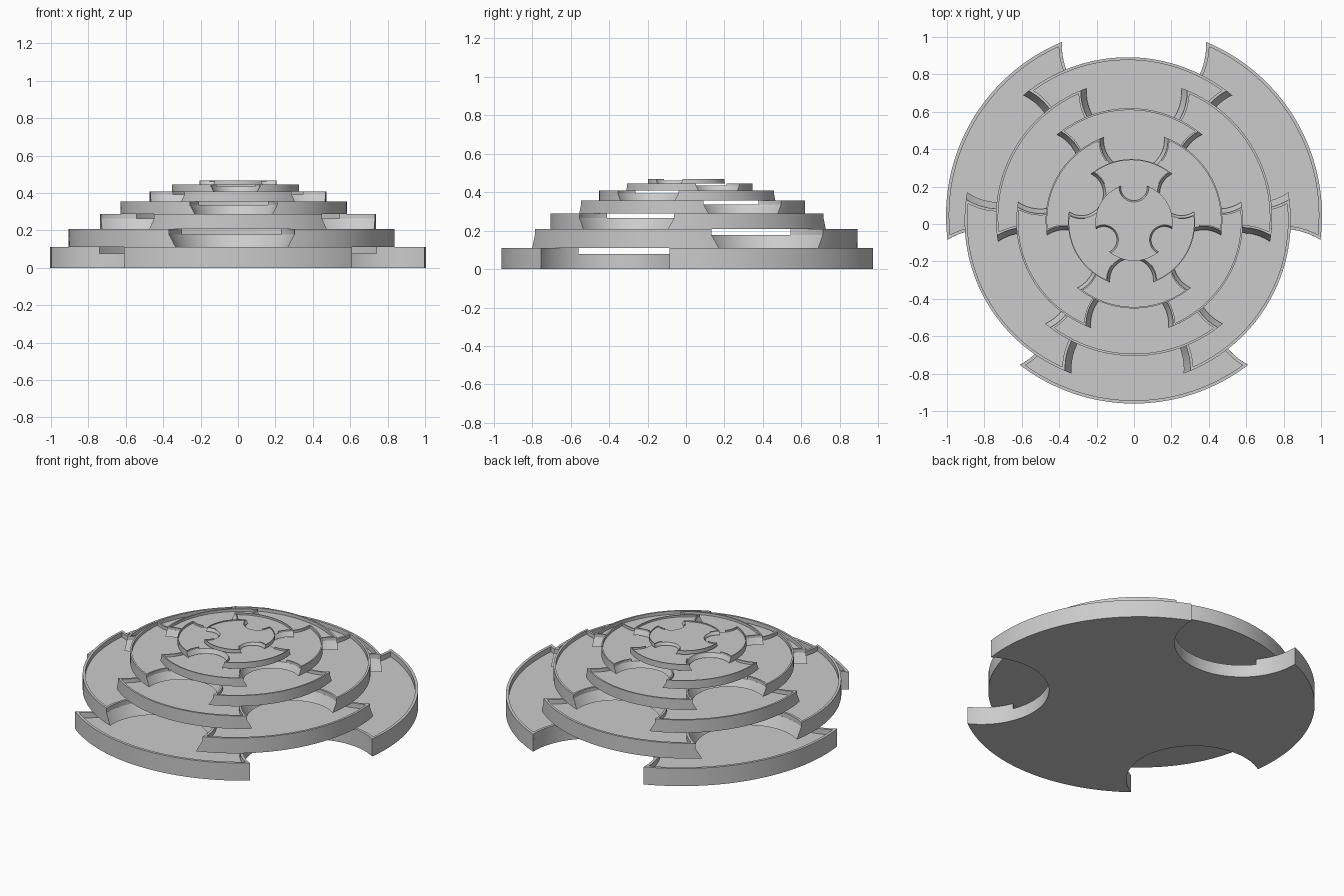
import bpy, bmesh, math
from mathutils import Matrix, Vector

cube = bpy.data.objects.get("Cube")
if cube:
    bpy.data.objects.remove(cube)

grey = bpy.data.materials.new("plain grey")
grey.use_nodes = True
grey.diffuse_color = (0.6, 0.6, 0.6, 1)
grey.node_tree.nodes["Principled BSDF"].inputs["Base Color"].default_value = (0.6, 0.6, 0.6, 1)

# Proportions of the largest tier; the others are scaled copies
RADIUS, BITE, BITE_DIST = 1.005, 0.386, 0.915
WALL, HEIGHT, FLOOR, TAPER = 0.017, 0.111, 0.7, 0.04
CENTRE = Vector((0, 0.045, 0))
ARC_STEPS, BITE_STEPS = 40, 20


def half_angle(dist, bite):
    """Angle from the bite's axis to the bite edge at a distance from the centre."""
    c = (dist ** 2 + BITE_DIST ** 2 - bite ** 2) / (2 * dist * BITE_DIST)
    return math.acos(max(-1, min(1, c)))


def lobe(radius, bite, start):
    """Edge of one lobe along +x: bite side, outer arc, bite side."""
    def turn(dist):
        a = half_angle(dist, bite)
        return math.atan2(dist * math.sin(a), dist * math.cos(a) - BITE_DIST)
    t0, t1 = turn(start), turn(radius)
    spin = Matrix.Rotation(-math.pi / 3, 3, 'Z')
    side = []
    for i in range(BITE_STEPS):
        t = t0 + (t1 - t0) * i / BITE_STEPS
        side.append(spin @ Vector((BITE_DIST + bite * math.cos(t), bite * math.sin(t), 0)))
    tip = math.pi / 3 - half_angle(radius, bite)
    arc = []
    for i in range(ARC_STEPS + 1):
        a = tip * (2 * i / ARC_STEPS - 1)
        arc.append(Vector((radius * math.cos(a), radius * math.sin(a), 0)))
    return side + arc + [Vector((p.x, -p.y, 0)) for p in reversed(side)]


def placed(points, k, z):
    """Turn a lobe to its direction around the tier centre."""
    m = Matrix.Rotation(math.radians(-90 + 120 * k), 3, 'Z')
    return [m @ p + CENTRE + Vector((0, 0, z)) for p in points]


def outline(radius, bite, z):
    edge = lobe(radius, bite, BITE_DIST - bite)[:-1]
    return [p for k in range(3) for p in placed(edge, k, z)]


def finish(bm, name, matrix):
    bm.transform(matrix)
    bmesh.ops.recalc_face_normals(bm, faces=bm.faces)
    mesh = bpy.data.meshes.new(name)
    bm.to_mesh(mesh)
    bm.free()
    mesh.materials.append(grey)
    obj = bpy.data.objects.new(name, mesh)
    bpy.context.collection.objects.link(obj)
    bpy.ops.object.select_all(action='DESELECT')
    obj.select_set(True)
    bpy.context.view_layer.objects.active = obj
    bpy.ops.object.shade_smooth_by_angle(angle=math.radians(30))


def tray_floor(name, matrix, taper):
    """Slab with three round bites that narrow towards the bottom."""
    bm = bmesh.new()
    low = [bm.verts.new(p) for p in outline(RADIUS, BITE - taper, 0)]
    top = [bm.verts.new(p) for p in outline(RADIUS, BITE, HEIGHT * FLOOR)]
    bm.faces.new(low)
    bm.faces.new(top)
    for i in range(len(low)):
        j = (i + 1) % len(low)
        bm.faces.new((low[i], low[j], top[j], top[i]))
    finish(bm, name, matrix)


def tray_rim(name, matrix):
    """Thin raised lip around the outer part of each lobe."""
    bm = bmesh.new()
    start = RADIUS * 0.74
    outer = lobe(RADIUS, BITE, start)
    inner = lobe(RADIUS - WALL, BITE + WALL, start)
    for k in range(3):
        rows = [[bm.verts.new(p) for p in placed(pts, k, z)]
                for pts, z in ((outer, HEIGHT * FLOOR), (outer, HEIGHT),
                               (inner, HEIGHT), (inner, HEIGHT * FLOOR))]
        for a, b in zip(rows, rows[1:] + rows[:1]):
            for i in range(len(a) - 1):
                bm.faces.new((a[i], a[i + 1], b[i + 1], b[i]))
        for end in (0, -1):
            bm.faces.new([row[end] for row in rows])
    finish(bm, name, matrix)


# Seven shrinking tiers, every second one turned by a sixth of a circle
z = 0
for n in range(7):
    size = 1 - 0.1325 * n
    matrix = (Matrix.Translation((0, 0, z)) @ Matrix.Rotation(math.pi / 3 * (n % 2), 4, 'Z')
              @ Matrix.Scale(size, 4))
    tray_floor(f"tier_{n + 1}_floor", matrix, TAPER if n else 0)
    tray_rim(f"tier_{n + 1}_rim", matrix)
    z += HEIGHT * size
